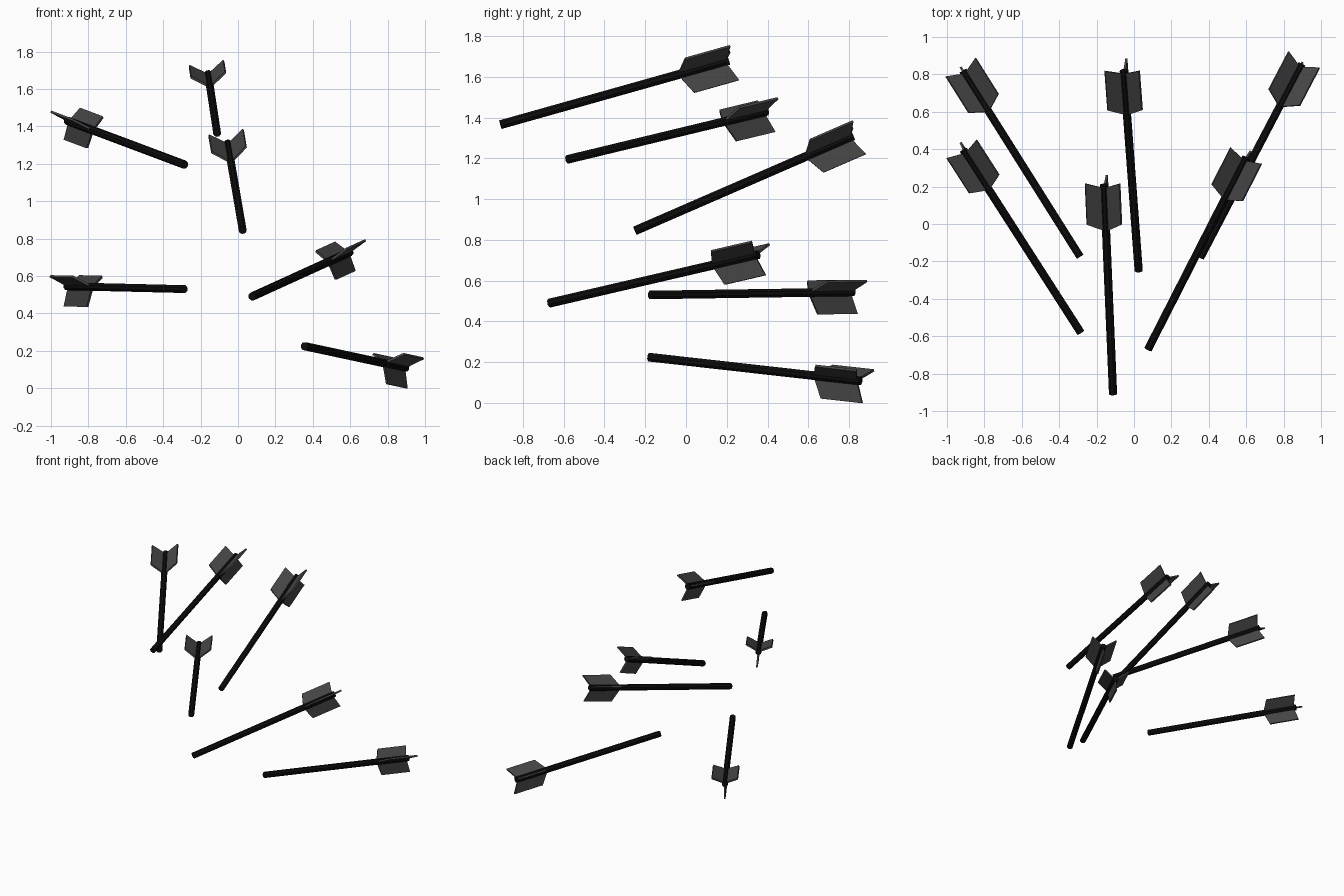
import bpy, bmesh
from math import radians
from mathutils import Vector, Matrix

if "Cube" in bpy.data.objects:
    bpy.data.objects.remove(bpy.data.objects["Cube"])


def material(name, v):
    m = bpy.data.materials.new(name)
    m.diffuse_color = (v, v, v, 1)
    m.use_nodes = True
    m.node_tree.nodes["Principled BSDF"].inputs["Base Color"].default_value = m.diffuse_color
    return m


BLACK = material("black", 0.004)
GREY = material("dark_grey", 0.06)


def add_object(name, bm, matrix, mat):
    bmesh.ops.recalc_face_normals(bm, faces=bm.faces)
    me = bpy.data.meshes.new(name)
    bm.to_mesh(me)
    bm.free()
    me.materials.append(mat)
    ob = bpy.data.objects.new(name, me)
    ob.matrix_world = matrix
    bpy.context.collection.objects.link(ob)


def arrow(i, tip, tail, roll):
    tip, tail = Vector(tip), Vector(tail)
    # local frame: origin at the tail, +y pointing backwards out of it
    d = (tail - tip).normalized()
    side = d.cross(Vector((0, 0, 1))).normalized()
    up = side.cross(d)
    frame = Matrix((side, d, up)).transposed().to_4x4()
    frame = Matrix.Translation(tail) @ frame @ Matrix.Rotation(radians(-roll), 4, 'Y')
    length = (tail - tip).length

    # octagonal shaft
    bm = bmesh.new()
    bmesh.ops.create_cone(
        bm, cap_ends=True, segments=8, radius1=0.0225, radius2=0.0225, depth=length,
        matrix=Matrix.Translation((0, -length / 2, 0))
        @ Matrix.Rotation(radians(90), 4, 'X') @ Matrix.Rotation(radians(22.5), 4, 'Z'))
    add_object(f"arrow_shaft_{i}", bm, frame, BLACK)

    # three swept-back vanes, one pointing down
    bm = bmesh.new()
    t = 0.006
    outline = [(-0.255, 0.01), (-0.015, 0.01), (0.022, 0.108), (-0.207, 0.108)]
    for a in (60, 180, 300):
        rot = Matrix.Rotation(radians(a), 4, 'Y')
        face = bm.faces.new([bm.verts.new(rot @ Vector((-t, y, r))) for y, r in outline])
        ext = bmesh.ops.extrude_face_region(bm, geom=[face], use_keep_orig=True)
        vs = [g for g in ext["geom"] if isinstance(g, bmesh.types.BMVert)]
        bmesh.ops.translate(bm, verts=vs, vec=rot @ Vector((2 * t, 0, 0)))
    add_object(f"arrow_fletching_{i}", bm, frame, GREY)


# tip, tail, roll in degrees
ARROWS = [
    ((-0.112, -0.91, 1.365), (-0.16, 0.21, 1.68), 9),
    ((-0.285, -0.58, 1.195), (-0.912, 0.395, 1.43), 5),
    ((0.025, -0.25, 0.845), (-0.055, 0.82, 1.31), 10),
    ((0.075, -0.67, 0.49), (0.598, 0.355, 0.728), 4),
    ((-0.288, -0.175, 0.53), (-0.915, 0.82, 0.545), 0),
    ((0.355, -0.18, 0.225), (0.897, 0.855, 0.109), 0),
]
for n, (p, q, r) in enumerate(ARROWS, 1):
    arrow(n, p, q, r)
